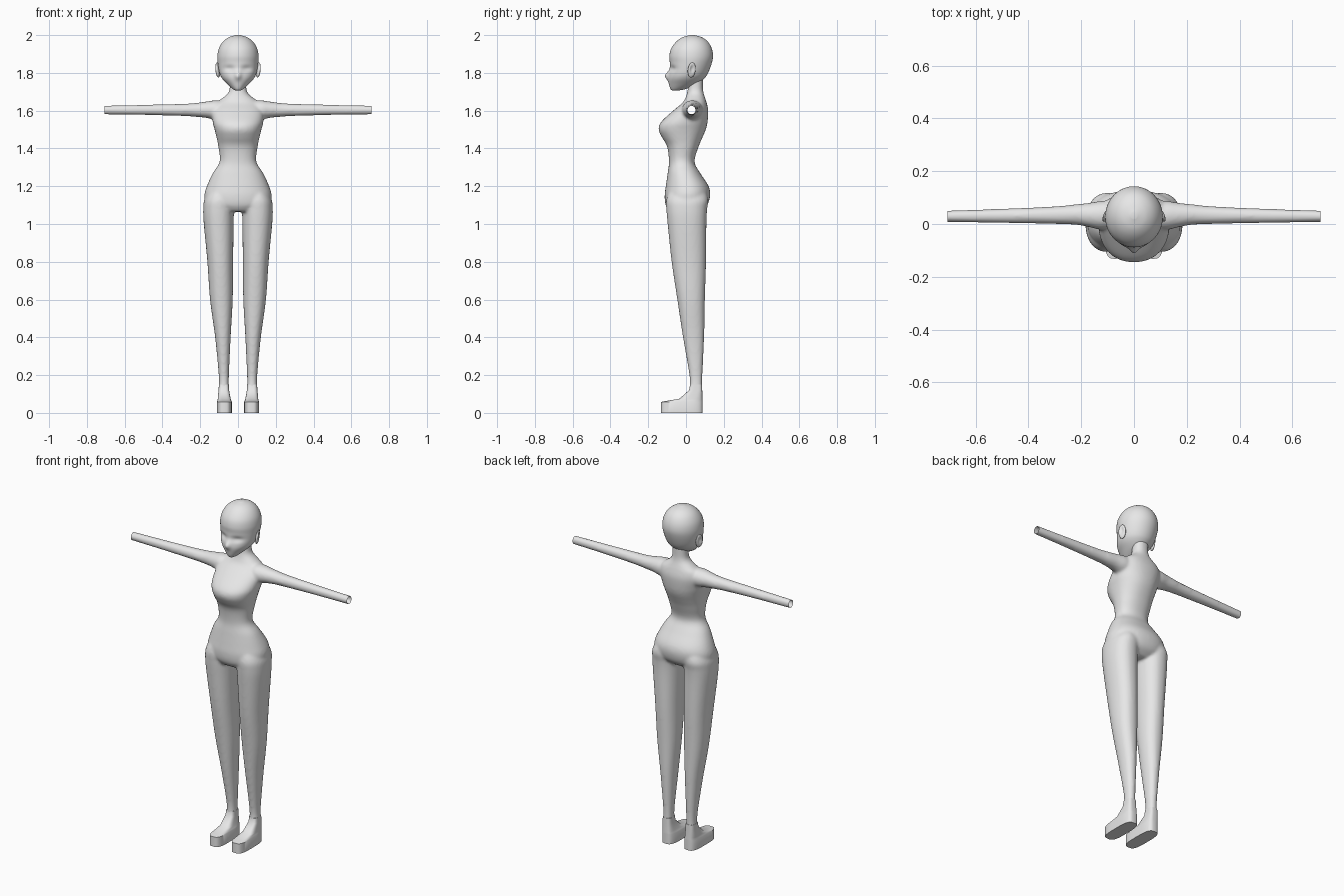
import bpy, bmesh, math
from mathutils import Matrix, Vector

if "Cube" in bpy.data.objects:
    bpy.data.objects.remove(bpy.data.objects["Cube"])

grey = bpy.data.materials.new("plain grey")
grey.diffuse_color = (0.8, 0.8, 0.8, 1)
grey.use_nodes = True
grey.node_tree.nodes["Principled BSDF"].inputs["Base Color"].default_value = grey.diffuse_color


def smooth_stations(st, n):
    """Catmull-Rom interpolation between the given cross-sections."""
    out = []
    for i in range(len(st) - 1):
        a, b = st[max(i - 1, 0)], st[i]
        c, d = st[i + 1], st[min(i + 2, len(st) - 1)]
        for k in range(n):
            t = k / n
            out.append([0.5 * (2 * q + (r - p) * t + (2 * p - 5 * q + 4 * r - s) * t * t
                               + (3 * q - p - 3 * r + s) * t ** 3)
                        for p, q, r, s in zip(a, b, c, d)])
    return out + [list(st[-1])]


def loft(bm, stations, place, seg=48, power=0.9, n=4):
    """Stations are (position, centre, half width, front y, back y)."""
    rings = []
    for pos, c, hw, f, b in smooth_stations(stations, n):
        ring = []
        for i in range(seg):
            a = 2 * math.pi * i / seg
            u = math.copysign(abs(math.cos(a)) ** power, math.cos(a))
            v = math.copysign(abs(math.sin(a)) ** power, math.sin(a))
            ring.append(bm.verts.new(place(pos, c + hw * u, (f + b) / 2 + (b - f) / 2 * v)))
        rings.append(ring)
    for r, s in zip(rings, rings[1:]):
        for i in range(seg):
            j = (i + 1) % seg
            bm.faces.new((r[i], r[j], s[j], s[i]))
    bm.faces.new(rings[0])
    bm.faces.new(rings[-1])


def finish(bm, name, angle=60):
    bmesh.ops.recalc_face_normals(bm, faces=bm.faces)
    me = bpy.data.meshes.new(name)
    bm.to_mesh(me)
    bm.free()
    me.materials.append(grey)
    ob = bpy.data.objects.new(name, me)
    bpy.context.collection.objects.link(ob)
    bpy.ops.object.select_all(action='DESELECT')
    ob.select_set(True)
    bpy.context.view_layer.objects.active = ob
    bpy.ops.object.shade_smooth_by_angle(angle=math.radians(angle))
    return ob


def upright(side=1):
    return lambda p, u, y: (side * u, y, p)


def sideways(side):
    return lambda p, u, y: (side * p, y, u)


# Torso and neck, legs, arms: lofted, then fused into one skin
torso = [(1.065, 0, .11, -.085, .07), (1.10, 0, .165, -.108, .112), (1.15, 0, .178, -.113, .128),
         (1.20, 0, .165, -.107, .12), (1.27, 0, .133, -.097, .075), (1.33, 0, .097, -.09, .045),
         (1.41, 0, .104, -.10, .067), (1.46, 0, .114, -.128, .088), (1.50, 0, .124, -.145, .105),
         (1.54, 0, .134, -.132, .114), (1.60, 0, .136, -.068, .118), (1.64, 0, .118, -.02, .11),
         (1.665, 0, .085, -.004, .102), (1.69, 0, .055, .005, .094), (1.72, 0, .044, .01, .09),
         (1.78, 0, .044, .012, .09)]
leg = [(.09, .074, .024, .025, .083), (.13, .075, .027, .019, .086), (.20, .075, .027, .018, .087),
       (.40, .08, .041, -.016, .096), (.60, .088, .06, -.046, .10), (.80, .094, .068, -.076, .106),
       (1.0, .102, .079, -.097, .108), (1.08, .103, .081, -.104, .112), (1.13, .10, .078, -.104, .118),
       (1.19, .09, .055, -.08, .095), (1.23, .08, .03, -.04, .06)]
arm = [(.04, 1.60, .04, 0, .07), (.11, 1.603, .052, -.022, .088), (.17, 1.605, .043, -.012, .08),
       (.22, 1.604, .037, -.003, .075), (.30, 1.604, .032, .0, .067), (.50, 1.604, .027, .004, .058),
       (.74, 1.603, .023, .008, .05)]
bm = bmesh.new()
loft(bm, torso, upright())
for s in (1, -1):
    loft(bm, leg, upright(s))
    loft(bm, arm, sideways(s), power=1)
raw = finish(bm, "body")
fuse = raw.modifiers.new("fuse", 'REMESH')
fuse.mode = 'VOXEL'
fuse.voxel_size = 0.008
relax = raw.modifiers.new("relax", 'SMOOTH')
relax.factor, relax.iterations = 0.5, 7
dg = bpy.context.evaluated_depsgraph_get()
bm = bmesh.new()
bm.from_mesh(raw.evaluated_get(dg).to_mesh())
bpy.data.objects.remove(raw)
# Open wrists
for s in (1, -1):
    bmesh.ops.bisect_plane(bm, geom=bm.verts[:] + bm.edges[:] + bm.faces[:],
                           plane_co=(s * .707, 0, 0), plane_no=(s, 0, 0), clear_outer=True)
finish(bm, "body")

# Feet: flat block with a slope up to the ankle
foot = [(0, .072, .04, -.132, .088), (.058, .072, .04, -.132, .088), (.064, .072, .037, -.10, .088),
        (.075, .073, .034, -.035, .087), (.12, .075, .028, .016, .086), (.15, .075, .026, .022, .085)]
for s, side in ((1, "left"), (-1, "right")):
    bm = bmesh.new()
    loft(bm, foot, upright(s), power=0.6, n=1)
    finish(bm, side + "_foot", 40)

# Head with nose and eye hollows pushed into the face
head = [(1.706, 0, .012, -.072, -.045), (1.715, 0, .028, -.082, .0), (1.74, 0, .056, -.090, .06),
        (1.77, 0, .084, -.094, .097), (1.80, 0, .098, -.091, .117), (1.85, 0, .107, -.086, .136),
        (1.89, 0, .109, -.088, .143), (1.93, 0, .101, -.078, .136), (1.965, 0, .08, -.052, .116),
        (1.988, 0, .05, -.02, .085), (2.0, 0, .012, .02, .046)]
bm = bmesh.new()
loft(bm, head, upright(), seg=72, power=1, n=7)


def bump(v, x, z, sx, sz):
    return math.exp(-((v.x - x) / sx) ** 2 - ((v.z - z) / sz) ** 2)


for v in bm.verts:
    if v.co.y < 0:
        p = v.co.copy()
        v.co.y -= .018 * bump(p, 0, 1.785, .016, .022)
        v.co.y += .012 * (bump(p, .045, 1.822, .03, .016) + bump(p, -.045, 1.822, .03, .016))
finish(bm, "head")

# Ears: tilted shell with a raised rim
for s, side in ((1, "left"), (-1, "right")):
    bm = bmesh.new()
    m = (Matrix.Translation((s * .108, .03, 1.815)) @ Matrix.Rotation(s * .16, 4, 'Y')
         @ Matrix.Rotation(s * .35, 4, 'Z') @ Matrix.Rotation(-.12, 4, 'X'))
    bmesh.ops.create_uvsphere(bm, u_segments=20, v_segments=14, radius=1,
                              matrix=m @ Matrix.Diagonal((.011, .022, .04, 1)))
    for v in bm.verts:
        q = m.inverted() @ v.co
        if q.x * s > 0:
            q.x -= s * .012 * math.exp(-(q.y / .011) ** 2 - ((q.z - .006) / .02) ** 2)
            v.co = m @ q
    finish(bm, side + "_ear")
